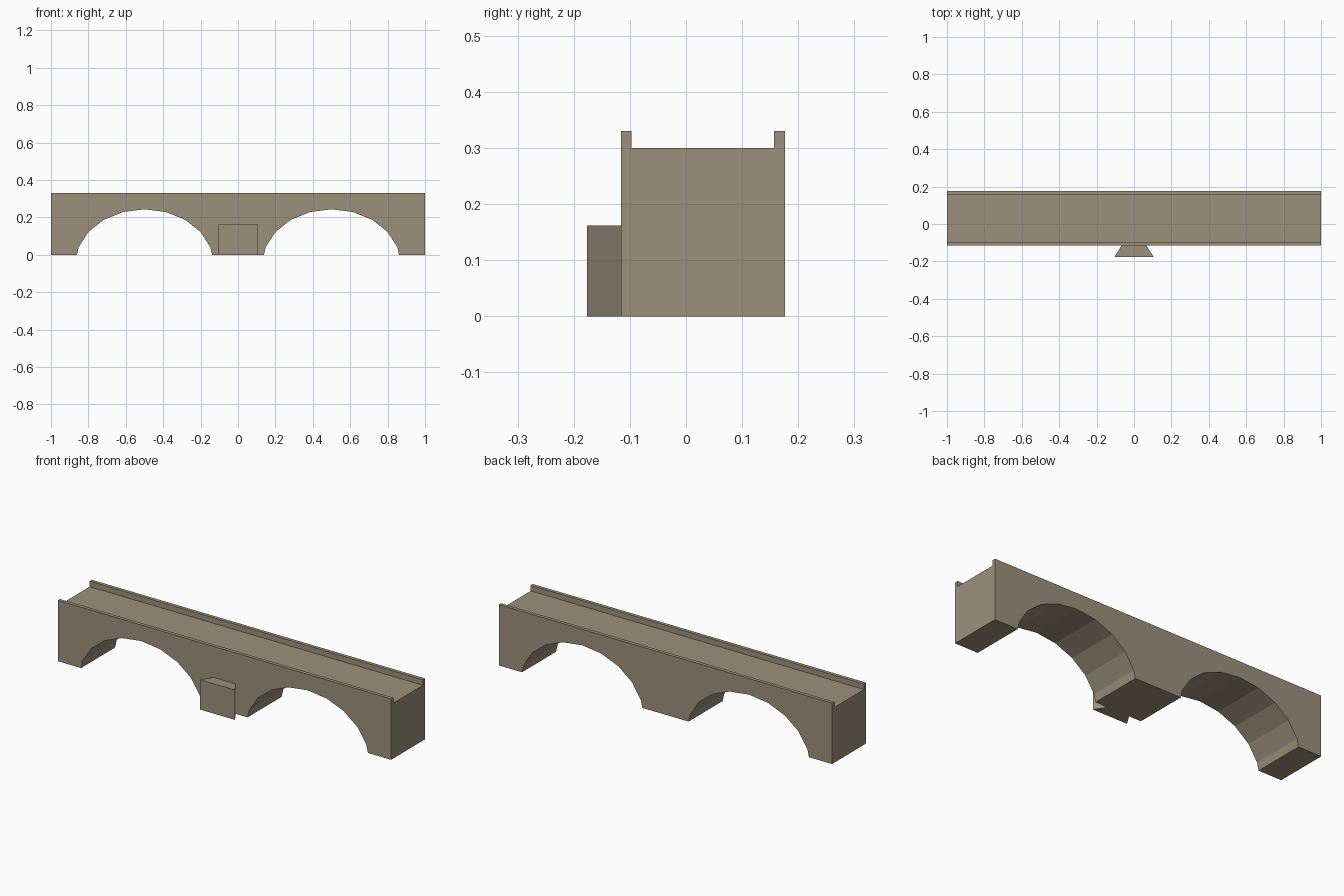
import bpy, bmesh, math
from mathutils import Vector

if "Cube" in bpy.data.objects:
    bpy.data.objects.remove(bpy.data.objects["Cube"])

# Shared stone material
stone = bpy.data.materials.new("stone")
stone.diffuse_color = (0.33, 0.28, 0.20, 1)
stone.use_nodes = True
stone.node_tree.nodes["Principled BSDF"].inputs["Base Color"].default_value = stone.diffuse_color

Y0, Y1 = -0.116, 0.176          # front and back faces of the span
DECK, RAIL = 0.30, 0.33         # deck height, parapet height
RAIL_T = 0.019                  # parapet thickness


def finish(bm, name):
    bmesh.ops.recalc_face_normals(bm, faces=bm.faces)
    mesh = bpy.data.meshes.new(name)
    bm.to_mesh(mesh)
    bm.free()
    mesh.materials.append(stone)
    obj = bpy.data.objects.new(name, mesh)
    bpy.context.collection.objects.link(obj)
    return obj


def prism(points, direction):
    """Extrude a closed 3D outline along a direction."""
    bm = bmesh.new()
    face = bm.faces.new([bm.verts.new(p) for p in points])
    ext = bmesh.ops.extrude_face_region(bm, geom=[face], use_keep_orig=True)
    moved = [g for g in ext["geom"] if isinstance(g, bmesh.types.BMVert)]
    bmesh.ops.translate(bm, vec=Vector(direction), verts=moved)
    return bm


def arch(cx, rx=0.37, rz=0.293, cz=-0.05):
    """Faceted elliptical arch cut off at the ground, left to right."""
    side = [(rx * math.sin(math.radians(a)), cz + rz * math.cos(math.radians(a)))
            for a in range(-72, 73, 18)]
    foot = 0.361
    return [(cx - foot, 0)] + [(cx + x, z) for x, z in side] + [(cx + foot, 0)]


# Span: front profile with two arches, extruded across the width
profile = [(-1, 0)] + arch(-0.5) + arch(0.5) + [(1, 0), (1, DECK), (-1, DECK)]
bm = prism([(x, Y0, z) for x, z in profile], (0, Y1 - Y0, 0))

# Parapets: split the deck near both edges and raise the strips
for y in (Y0 + RAIL_T, Y1 - RAIL_T):
    bmesh.ops.bisect_plane(bm, geom=bm.verts[:] + bm.edges[:] + bm.faces[:],
                           plane_co=(0, y, 0), plane_no=(0, 1, 0))
strips = [f for f in bm.faces
          if all(abs(v.co.z - DECK) < 1e-4 for v in f.verts)
          and not Y0 + RAIL_T < f.calc_center_median().y < Y1 - RAIL_T]
ext = bmesh.ops.extrude_face_region(bm, geom=strips)
bmesh.ops.translate(bm, vec=(0, 0, RAIL - DECK),
                    verts=[g for g in ext["geom"] if isinstance(g, bmesh.types.BMVert)])
finish(bm, "bridge_span")

# Pier buttress: block flaring outwards from the front of the central pier
outline = [(-0.105, -0.176, 0), (0.105, -0.176, 0), (0.067, Y0, 0), (-0.067, Y0, 0)]
finish(prism(outline, (0, 0, 0.162)), "pier_buttress")
